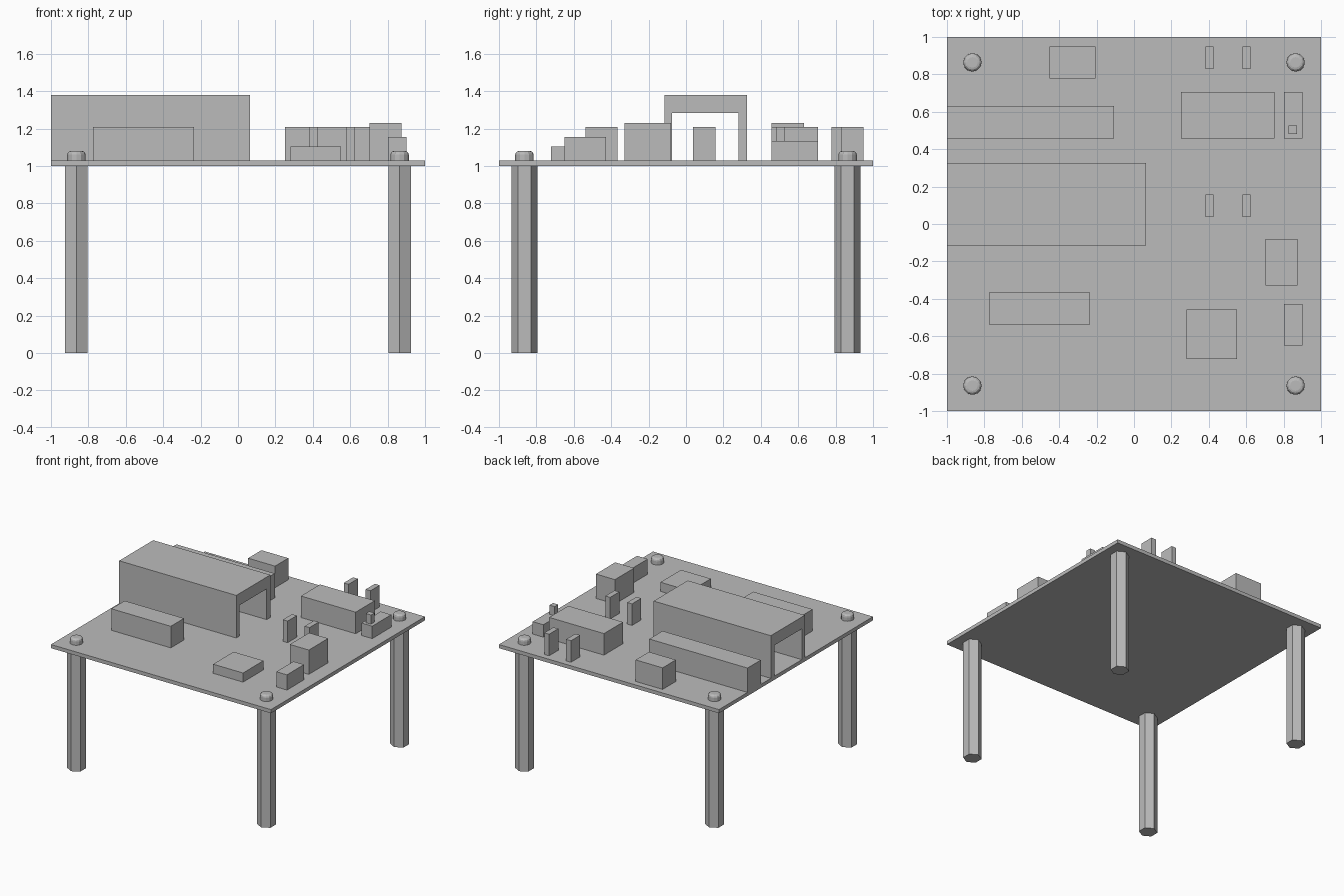
import bpy
import bmesh
import math
from mathutils import Matrix

cube = bpy.data.objects.get("Cube")
if cube:
    bpy.data.objects.remove(cube, do_unlink=True)

grey = bpy.data.materials.new("plain grey")
grey.use_nodes = True
grey.diffuse_color = (0.5, 0.5, 0.5, 1)
grey.node_tree.nodes["Principled BSDF"].inputs["Base Color"].default_value = (0.5, 0.5, 0.5, 1)

TOP = 1.03      # upper face of the board
CORNER = 0.864  # leg centre offset


def finish(name, bm):
    bmesh.ops.recalc_face_normals(bm, faces=bm.faces)
    mesh = bpy.data.meshes.new(name)
    bm.to_mesh(mesh)
    bm.free()
    mesh.materials.append(grey)
    obj = bpy.data.objects.new(name, mesh)
    bpy.context.collection.objects.link(obj)
    return obj


def box(name, x0, x1, y0, y1, z1, z0=TOP):
    bm = bmesh.new()
    place = Matrix.Translation(((x0 + x1) / 2, (y0 + y1) / 2, (z0 + z1) / 2))
    size = Matrix.Diagonal((x1 - x0, y1 - y0, z1 - z0, 1))
    bmesh.ops.create_cube(bm, size=1, matrix=place @ size)
    return finish(name, bm)


def prism(name, sides, radius, x, y, z0, z1, turn=0.0):
    bm = bmesh.new()
    place = Matrix.Translation((x, y, (z0 + z1) / 2)) @ Matrix.Rotation(turn, 4, "Z")
    bmesh.ops.create_cone(bm, cap_ends=True, segments=sides, radius1=radius,
                          radius2=radius, depth=z1 - z0, matrix=place)
    return bm


# Circuit board
box("board", -1, 1, -1, 1, TOP, 1.0)

# Hexagonal legs with a corner facing front and back, and rounded screw heads
for side, sx in (("right", -1), ("left", 1)):
    for end, sy in (("front", -1), ("back", 1)):
        x, y = sx * CORNER, sy * CORNER
        bm = prism("leg", 6, 0.07, x, y, 0, 1.0)
        # align a corner with the y axis
        far = max(v.co.y - y for v in bm.verts)
        if far < 0.069:
            bmesh.ops.rotate(bm, verts=bm.verts, cent=(x, y, 0),
                             matrix=Matrix.Rotation(math.radians(30), 3, "Z"))
        finish(f"{end}_{side}_leg", bm)

        bm = prism("screw", 12, 0.049, x, y, TOP, 1.08)
        rim = [e for e in bm.edges if all(v.co.z > 1.07 for v in e.verts)]
        bmesh.ops.bevel(bm, geom=rim, offset=0.02, segments=3, profile=0.5, affect="EDGES")
        finish(f"{end}_{side}_screw_head", bm)

# Large connector shell, open at both ends: an arch section extruded along x
arch = [(-0.115, TOP), (-0.115, 1.38), (0.327, 1.38), (0.327, TOP),
        (0.28, TOP), (0.28, 1.283), (-0.075, 1.283), (-0.075, TOP)]
bm = bmesh.new()
section = bm.faces.new([bm.verts.new((-1, y, z)) for y, z in arch])
sweep = bmesh.ops.extrude_face_region(bm, geom=[section], use_keep_orig=True)
moved = [g for g in sweep["geom"] if isinstance(g, bmesh.types.BMVert)]
bmesh.ops.translate(bm, verts=moved, vec=(1.065, 0, 0))
finish("connector_shell", bm)

# Components on the board
box("long_back_connector", -1, -0.107, 0.457, 0.63, 1.23)
box("long_front_connector", -0.775, -0.235, -0.537, -0.365, 1.207)
box("back_block", -0.452, -0.207, 0.777, 0.949, 1.207)
box("wide_chip", 0.252, 0.75, 0.457, 0.705, 1.207)
box("flat_chip", 0.28, 0.552, -0.723, -0.457, 1.105)
box("tall_block", 0.702, 0.875, -0.33, -0.08, 1.23)
box("small_block", 0.803, 0.9, -0.65, -0.428, 1.155)
box("switch_base", 0.803, 0.9, 0.457, 0.705, 1.132)
box("switch_lever", 0.825, 0.872, 0.481, 0.527, 1.207, 1.132)

# Two rows of upright capacitors
for row, y in (("front", 0.097), ("back", 0.889)):
    for side, x in (("right", 0.403), ("left", 0.602)):
        box(f"{row}_{side}_capacitor", x - 0.022, x + 0.022, y - 0.06, y + 0.06, 1.207)
